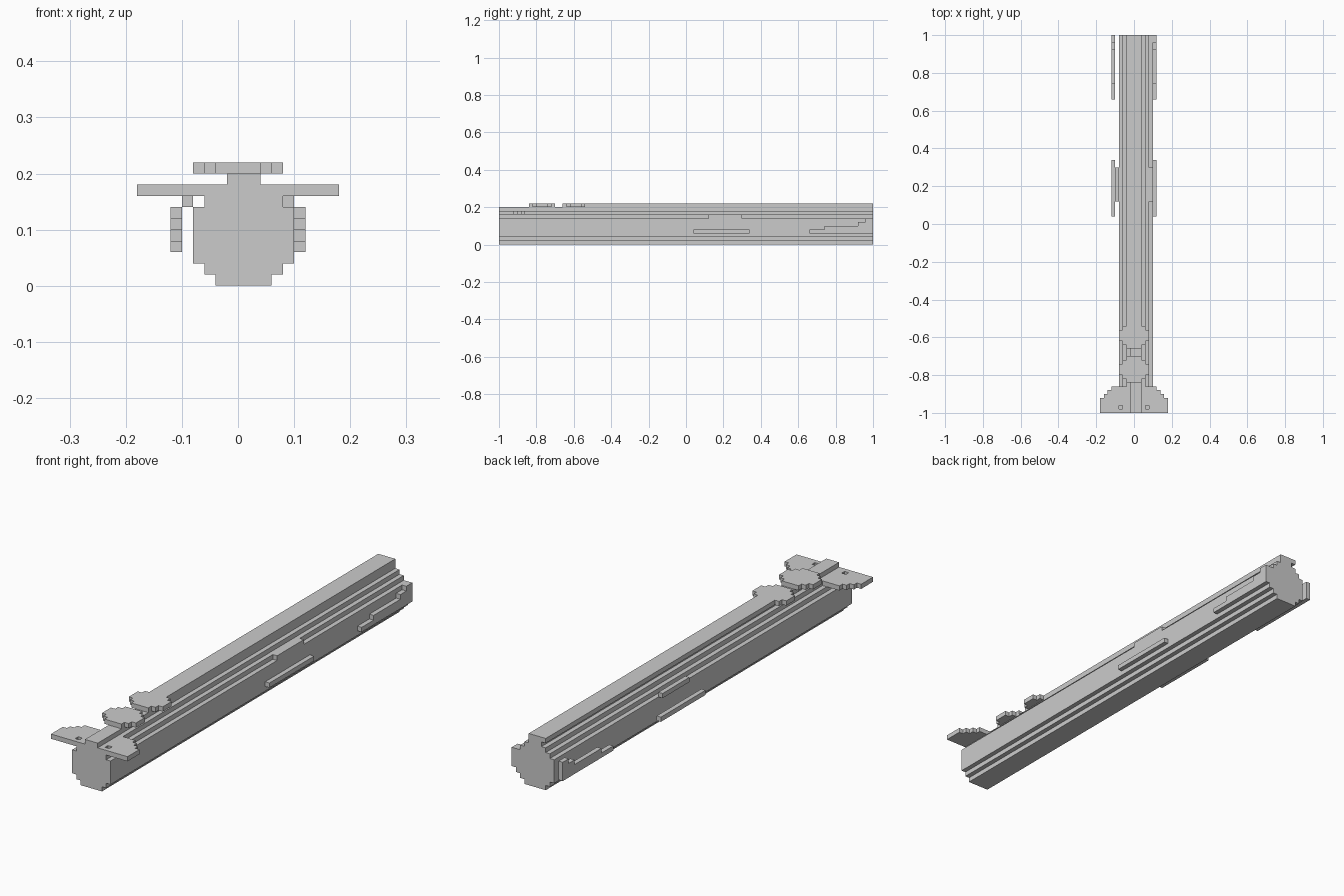
import bpy, bmesh

if "Cube" in bpy.data.objects:
    bpy.data.objects.remove(bpy.data.objects["Cube"])

V = 0.02  # block size of the stepped style


def prism(name, outline, axis, lo, hi):
    """Extrude a 2D outline along an axis: 'x' -> (y, z), 'y' -> (x, z), 'z' -> (x, y)."""
    place = {'x': lambda a, b, t: (t, a, b),
             'y': lambda a, b, t: (a, t, b),
             'z': lambda a, b, t: (a, b, t)}[axis]
    bm = bmesh.new()
    low = [bm.verts.new(place(a, b, lo)) for a, b in outline]
    high = [bm.verts.new(place(a, b, hi)) for a, b in outline]
    n = len(outline)
    bm.faces.new(low)
    bm.faces.new(high)
    for i in range(n):
        j = (i + 1) % n
        bm.faces.new((low[i], low[j], high[j], high[i]))
    bmesh.ops.recalc_face_normals(bm, faces=bm.faces)
    mesh = bpy.data.meshes.new(name)
    bm.to_mesh(mesh)
    bm.free()
    ob = bpy.data.objects.new(name, mesh)
    bpy.context.collection.objects.link(ob)
    return ob


def stepped(rows, centre=0.0):
    """Mirror-symmetric stepped outline from rows of (start, end, half width)."""
    right = []
    for a, b, w in rows:
        right += [(centre + w, a), (centre + w, b)]
    return right + [(2 * centre - x, y) for x, y in reversed(right)]


def box(name, x0, x1, y0, y1, z0, z1):
    return prism(name, [(x0, y0), (x1, y0), (x1, y1), (x0, y1)], 'z', z0, z1)


# Long stepped body, its section centred half a block to the right
section = [(0, .02, .05), (.02, .04, .07), (.04, .14, .09),
           (.14, .16, .07), (.16, .18, .05), (.18, .20, .03)]
prism("body", stepped(section, 0.01), 'y', -1, 1)

# Top rail ending in the rear disc
rail = [(-.66, -.64, .04), (-.64, -.62, .06), (-.62, -.56, .08),
        (-.56, -.54, .06), (-.54, 1, .04)]
prism("top_rail_with_disc", stepped(rail), 'z', .20, .22)

# Separate front disc
disc = [(-.84, -.82, .04), (-.82, -.80, .06), (-.80, -.74, .08),
        (-.74, -.72, .06), (-.72, -.70, .04)]
prism("front_disc", stepped(disc), 'z', .20, .22)

# Front wing plate with a small hole on each side
wing = [(-1, -.92, .18), (-.92, -.90, .16), (-.90, -.88, .14), (-.88, -.86, .12)]
plate = prism("wing_plate", stepped(wing), 'z', .16, .18)
for s in (-1, 1):
    x = s * .07
    cutter = box("hole_cutter", x - V / 2, x + V / 2, -.98, -.96, .15, .19)
    cutter.hide_render = True
    cutter.hide_viewport = True
    cut = plate.modifiers.new("hole", 'BOOLEAN')
    cut.operation = 'DIFFERENCE'
    cut.solver = 'EXACT'
    cut.object = cutter

# Side trims, mirrored left and right
rear_outline = [(.66, .06), (1, .06), (1, .14), (.96, .14), (.96, .12), (.92, .12),
                (.92, .10), (.74, .10), (.74, .08), (.66, .08)]
for side, s in (("left", -1), ("right", 1)):
    a, b = sorted((s * .10, s * .12))
    prism(side + "_rear_trim", rear_outline, 'x', a, b)
    box(side + "_middle_trim", a, b, .04, .34, .06, .08)
    a, b = sorted((s * .08, s * .10))
    box(side + "_upper_trim", a, b, .12, .30, .14, .16)
